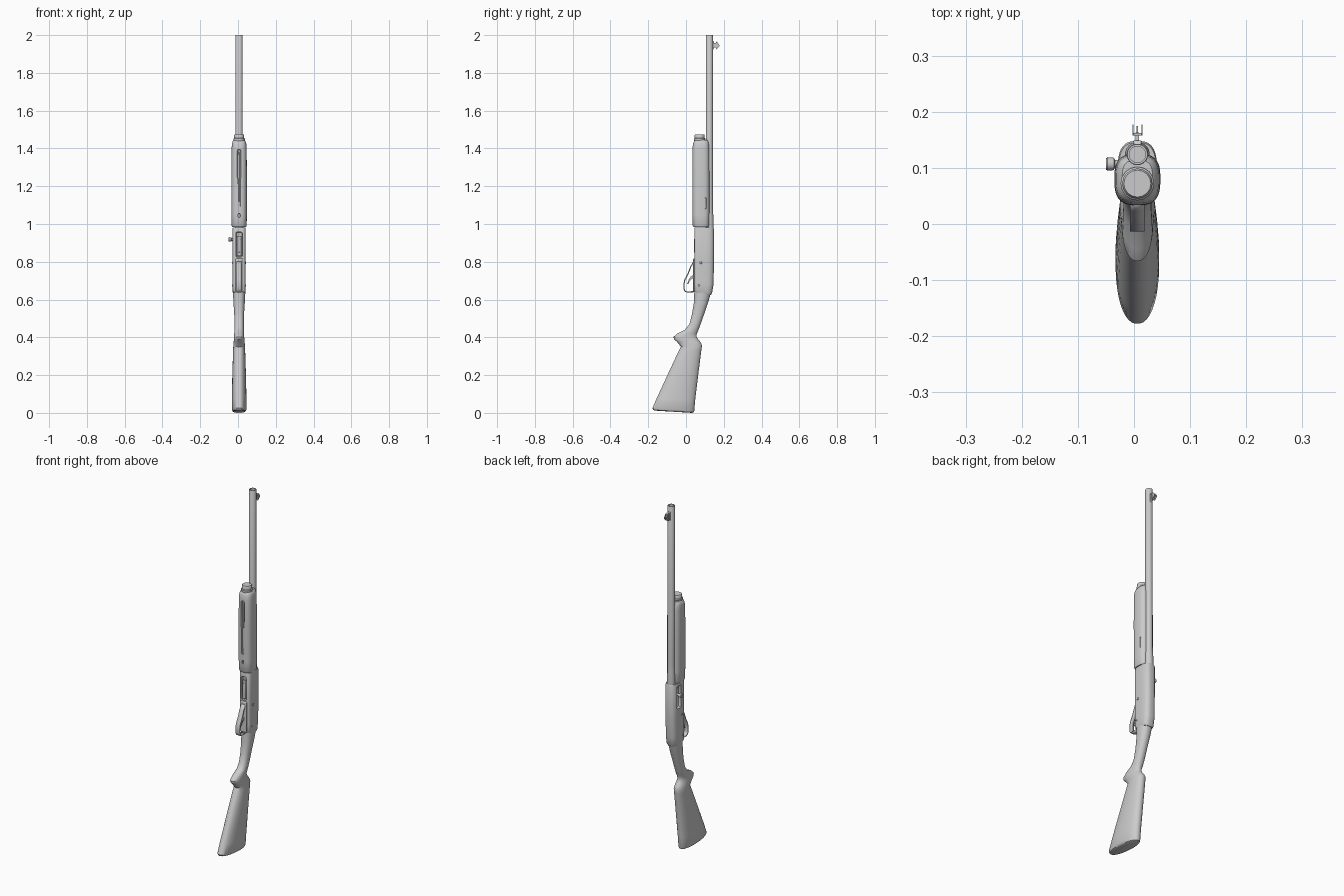
import bpy, bmesh, math
from math import sin, cos, pi, copysign

CX = 0.006  # centre line of the long body


def finish(name, bm, bevel=0.0):
    bmesh.ops.recalc_face_normals(bm, faces=bm.faces)
    me = bpy.data.meshes.new(name)
    bm.to_mesh(me)
    bm.free()
    ob = bpy.data.objects.new(name, me)
    bpy.context.collection.objects.link(ob)
    if bevel:
        m = ob.modifiers.new("bevel", "BEVEL")
        m.width, m.segments = bevel, 2
    return ob


def skin(name, rings):
    """Join equal-length point rings with quads and cap both ends."""
    bm = bmesh.new()
    vr = [[bm.verts.new(p) for p in r] for r in rings]
    n = len(vr[0])
    for a, b in zip(vr, vr[1:]):
        for i in range(n):
            j = (i + 1) % n
            bm.faces.new((a[i], a[j], b[j], b[i]))
    bm.faces.new(vr[0])
    bm.faces.new(vr[-1])
    return finish(name, bm)


def loft(name, stations, pf, pb, n=40):
    """Stations: front (y, z), back (y, z), half width. pf/pb: squareness."""
    def sp(v, p):
        return copysign(abs(v) ** (2 / p), v)
    rings = []
    for yf, zf, yb, zb, w in stations:
        ring = []
        for i in range(n):
            a = 2 * pi * (i + 0.5) / n
            p = pb if sin(a) > 0 else pf
            k = 0.5 + 0.5 * sp(sin(a), p)
            ring.append((CX + w * sp(cos(a), p), yf + (yb - yf) * k, zf + (zb - zf) * k))
        rings.append(ring)
    return skin(name, rings)


def lathe(name, prof, y, z=0.0, along_x=False, n=32):
    """Revolve (radius, distance) points about z, or about x."""
    rings = []
    for r, t in prof:
        ang = [2 * pi * i / n for i in range(n)]
        if along_x:
            rings.append([(t, y + r * cos(a), z + r * sin(a)) for a in ang])
        else:
            rings.append([(CX + r * cos(a), y + r * sin(a), z + t) for a in ang])
    return skin(name, rings)


def prism(name, outline, x0, x1, bevel=0.0):
    """Extrude a (y, z) outline along x."""
    bm = bmesh.new()
    f = bm.faces.new([bm.verts.new((CX + x0, y, z)) for y, z in outline])
    g = bmesh.ops.extrude_face_region(bm, geom=[f])
    for v in g["geom"]:
        if isinstance(v, bmesh.types.BMVert):
            v.co.x = CX + x1
    return finish(name, bm, bevel)


def box(name, x0, x1, y0, y1, z0, z1, bevel=0.0):
    return prism(name, [(y0, z0), (y1, z0), (y1, z1), (y0, z1)], x0, x1, bevel)


def cut(target, cutter):
    cutter.hide_render = True
    m = target.modifiers.new("cut", "BOOLEAN")
    m.operation, m.object, m.solver = "DIFFERENCE", cutter, "EXACT"
    bpy.context.view_layer.objects.active = target
    bpy.ops.object.modifier_apply(modifier=m.name)
    bpy.data.objects.remove(cutter)


# shoulder stock with pistol grip
loft("stock", [
    (-.165, .012, .034, .000, .029), (-.174, .016, .041, .003, .035), (-.178, .025, .044, .011, .039),
    (-.155, .078, .049, .070, .039), (-.095, .208, .066, .210, .036), (-.038, .330, .082, .335, .032),
    (-.027, .350, .085, .357, .031), (-.048, .376, .078, .374, .029), (-.064, .390, .066, .387, .028),
    (-.066, .403, .057, .402, .027), (-.045, .421, .057, .418, .026), (-.006, .440, .065, .436, .025),
    (.018, .470, .076, .466, .025), (.032, .525, .096, .522, .026), (.042, .585, .116, .580, .030),
    (.044, .645, .131, .632, .033)], 2.2, 2.2)

# receiver
receiver = loft("receiver", [
    (.047, .640, .132, .624, .031), (.045, .645, .138, .634, .034), (.044, .690, .146, .680, .035),
    (.044, .800, .148, .800, .035), (.044, .975, .148, .975, .035), (.046, .982, .145, .982, .033)], 5, 2.8)
cut(receiver, box("port_cutter", -.06, -.016, .085, .122, .84, .968, .006))
cut(receiver, box("loading_cutter", -.017, .017, .02, .062, .825, .958, .008))

# bolt, handle and shell lifter seen in the openings
lathe("bolt", [(.020, .845), (.021, .85), (.021, .945), (.017, .955)], .104)
lathe("bolt_handle", [(.007, -.010), (.007, -.034), (.011, -.036), (.012, -.047), (.010, -.050)],
      .107, .918, True, 20)
box("shell_lifter", -.012, .012, .046, .056, .83, .935, .003)
box("lifter_slot", -.004, .004, .043, .050, .85, .92, .001)

# forend with slot and side grooves
forend = loft("forend", [
    (.040, .984, .120, .984, .037), (.035, .992, .124, .992, .040), (.034, 1.05, .125, 1.05, .041),
    (.033, 1.25, .125, 1.25, .041), (.034, 1.40, .124, 1.40, .040), (.037, 1.425, .122, 1.425, .038),
    (.042, 1.438, .119, 1.438, .034), (.050, 1.446, .114, 1.446, .027)], 2.8, 3)
cut(forend, box("slot_cutter", -.010, .010, .02, .044, 1.24, 1.395, .007))
cut(forend, box("narrow_slot_cutter", -.006, .006, .02, .042, 1.09, 1.25, .003))
cut(forend, box("hole_cutter", -.006, .006, .02, .044, 1.035, 1.055, .004))
cut(forend, box("side_groove_cutter", .036, .06, .100, .108, 1.08, 1.14, .003))
box("slot_rib", -.004, .004, .036, .046, 1.12, 1.38, .002)

# magazine cap
lathe("magazine_cap", [(.024, 1.42), (.030, 1.442), (.030, 1.452), (.027, 1.455), (.027, 1.470), (.024, 1.475)],
      .072, n=16)

# barrel with open muzzle and rear collar
lathe("barrel", [(.022, .97), (.022, 1.03), (.0195, 1.06), (.019, 1.1), (.019, 1.998), (.018, 2.0),
                 (.0145, 2.0), (.0145, 1.85)], .124)

# front sight: ramp, stem, yoke, post and two wings
prism("sight_base", [(.138, 1.915), (.145, 1.925), (.149, 1.935), (.149, 1.965), (.138, 1.972)], -.007, .007, .001)
box("sight_stem", -.003, .003, .146, .163, 1.935, 1.958)
box("sight_yoke", -.009, .009, .158, .162, 1.925, 1.962)
box("sight_post", -.0015, .0015, .160, .175, 1.94, 1.946)
for side, x in (("left", -.009), ("right", .007)):
    prism("sight_wing_" + side, [(.158, 1.925), (.166, 1.930), (.176, 1.940), (.177, 1.947), (.166, 1.962),
                                 (.158, 1.968)], x, x + .002)

# trigger plate, guard and trigger
box("trigger_plate", -.019, .019, .038, .060, .642, .818, .005)
guard = [(.042, .803), (.026, .775), (.010, .735), (-.006, .705), (-.010, .685), (-.010, .658),
         (-.006, .645), (.006, .640), (.045, .642)]
bm = bmesh.new()
edge = [[bm.verts.new((CX + x, y, z)) for x in (-.013, .013)] for y, z in guard]
for a, b in zip(edge, edge[1:]):
    bm.faces.new((a[0], a[1], b[1], b[0]))
ob = finish("trigger_guard", bm)
m = ob.modifiers.new("thickness", "SOLIDIFY")
m.thickness, m.offset = .006, 0
prism("trigger", [(.045, .735), (.026, .722), (.014, .705), (.006, .682), (.011, .681), (.020, .698),
                  (.032, .710), (.045, .712)], -.005, .005, .001)

# cross pins through the receiver
for i, (y, z, r) in enumerate([(.077, .795, .007), (.068, .675, .005)]):
    lathe("cross_pin_%d" % i, [(r * .8, CX - .037), (r, CX - .036), (r, CX + .036), (r * .8, CX + .037)],
          y, z, True, 16)

# smooth shading with sharp edges kept
bpy.ops.object.select_all(action="DESELECT")
for ob in bpy.context.scene.objects:
    ob.select_set(True)
bpy.context.view_layer.objects.active = bpy.context.scene.objects[0]
bpy.ops.object.shade_smooth_by_angle(angle=math.radians(35))
